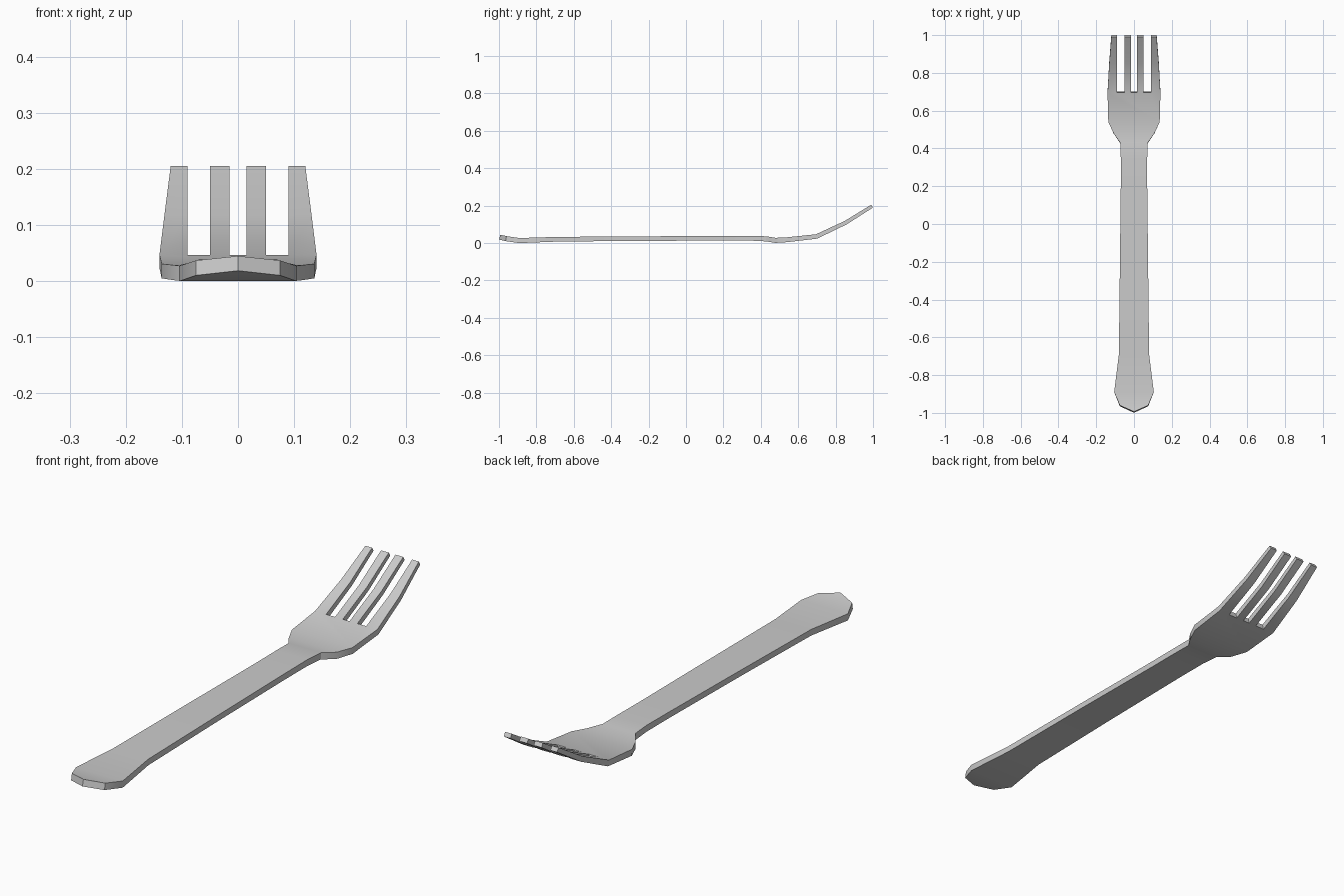
import bpy, bmesh, math
from collections import Counter

if "Cube" in bpy.data.objects:
    bpy.data.objects.remove(bpy.data.objects["Cube"])

# Stations along the fork: y, half width, top z, thickness
STATIONS = [
    (-0.993, 0.0, 0.045, 0.027), (-0.96, 0.075, 0.037, 0.027),
    (-0.89, 0.105, 0.027, 0.027), (-0.69, 0.08, 0.033, 0.025),
    (-0.25, 0.075, 0.036, 0.024), (0.2, 0.07, 0.038, 0.025),
    (0.35, 0.07, 0.039, 0.026), (0.43, 0.073, 0.036, 0.027),
    (0.48, 0.108, 0.028, 0.027), (0.54, 0.136, 0.031, 0.026),
    (0.695, 0.14, 0.047, 0.024), (0.85, 0.131, 0.119, 0.021),
    (0.99, 0.12, 0.205, 0.018),
]
ROOT = 10                       # station where the tines begin
SLOTS = [0.015, 0.05, 0.09]     # slot edges on one side

bm = bmesh.new()
cache = {}


def vert(i, x, side):
    key = (i, x, side)
    if key not in cache:
        y, w, z, t = STATIONS[i]
        if side:
            # lower surface is offset square to the local slope
            p, n = STATIONS[max(i - 1, 0)], STATIONS[min(i + 1, len(STATIONS) - 1)]
            a = math.atan2(n[2] - p[2], n[0] - p[0])
            y, z = y + math.sin(a) * t, z - math.cos(a) * t
        cache[key] = bm.verts.new((x, y, max(z, 0)))
    return cache[key]


def row(i):
    w = STATIONS[i][1]
    if w == 0:
        return [0.0]
    half = (SLOTS if i >= ROOT else []) + [w]
    return [-x for x in reversed(half)] + half


# Handle and neck strips, then four separate tines
outlines = []
for i in range(len(STATIONS) - 1):
    a, b = row(i), row(i + 1)
    groups = [slice(None)] if i < ROOT else [slice(k, k + 2) for k in (0, 2, 4, 6)]
    for g in groups:
        outlines.append([(i, x) for x in a[g]] + [(i + 1, x) for x in reversed(b[g])])

# Upper and lower faces, with walls along every open edge
edges = [(o[k], o[(k + 1) % len(o)]) for o in outlines for k in range(len(o))]
count = Counter(frozenset(e) for e in edges)
for o in outlines:
    bm.faces.new([vert(i, x, 0) for i, x in o])
    bm.faces.new([vert(i, x, 1) for i, x in reversed(o)])
for p, q in edges:
    if count[frozenset((p, q))] == 1:
        bm.faces.new([vert(*q, 0), vert(*p, 0), vert(*p, 1), vert(*q, 1)])

bmesh.ops.recalc_face_normals(bm, faces=bm.faces)
mesh = bpy.data.meshes.new("fork")
bm.to_mesh(mesh)
bm.free()
fork = bpy.data.objects.new("fork", mesh)
bpy.context.collection.objects.link(fork)
bpy.context.view_layer.objects.active = fork
fork.select_set(True)
bpy.ops.object.shade_smooth_by_angle(angle=math.radians(30))
